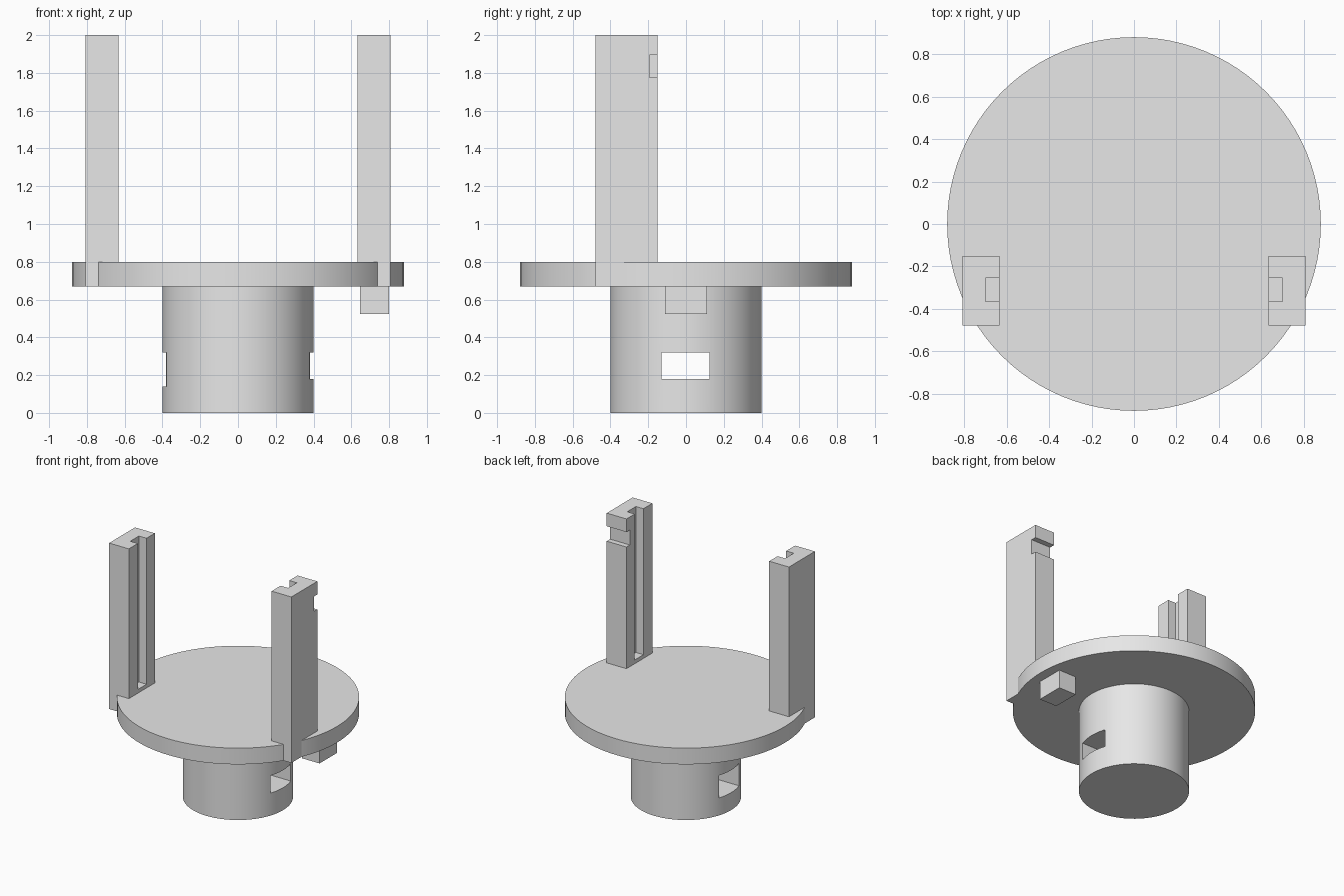
import bpy
import math

cube = bpy.data.objects.get("Cube")
if cube:
    bpy.data.objects.remove(cube, do_unlink=True)

grey = bpy.data.materials.new("plain_grey")
grey.use_nodes = True
grey.diffuse_color = (0.8, 0.8, 0.8, 1)
grey.node_tree.nodes["Principled BSDF"].inputs["Base Color"].default_value = (0.8, 0.8, 0.8, 1)


def box(name, x, y, z):
    """Box from (low, high) ranges on each axis."""
    bpy.ops.mesh.primitive_cube_add(size=1)
    ob = bpy.context.object
    ob.name = name
    for v in ob.data.vertices:
        v.co = [(lo + hi) / 2 + c * (hi - lo) for c, (lo, hi) in zip(v.co, (x, y, z))]
    ob.data.materials.append(grey)
    return ob


def cylinder(name, radius, z0, z1):
    bpy.ops.mesh.primitive_cylinder_add(vertices=96, radius=radius, depth=z1 - z0,
                                        location=(0, 0, (z0 + z1) / 2))
    ob = bpy.context.object
    ob.name = name
    ob.data.materials.append(grey)
    bpy.ops.object.shade_smooth_by_angle(angle=math.radians(30))
    return ob


def cut(target, *cutters):
    """Subtract each cutter, then remove it."""
    for cutter in cutters:
        bpy.context.view_layer.objects.active = target
        mod = target.modifiers.new("cut", 'BOOLEAN')
        mod.operation = 'DIFFERENCE'
        mod.solver = 'EXACT'
        mod.object = cutter
        bpy.ops.object.modifier_apply(modifier=mod.name)
        bpy.data.objects.remove(cutter, do_unlink=True)


# Round plate and the hub below it
cylinder("round_plate", 0.88, 0.67, 0.8)
hub = cylinder("hub", 0.4, 0, 0.68)

# Slot across the hub, deeper on one half
cut(hub,
    box("slot_cutter_left", (-0.01, 0.5), (-0.13, 0.125), (0.18, 0.32)),
    box("slot_cutter_right", (-0.5, 0.01), (-0.13, 0.125), (0.14, 0.32)))

# Upright posts with a groove facing inward
for side, name in ((-1, "right"), (1, "left")):
    def span(a, b):
        return tuple(sorted((side * a, side * b)))
    post = box(name + "_post", span(0.633, 0.808), (-0.478, -0.15), (0.67, 2))
    cut(post, box("groove_cutter", span(0.5, 0.7), (-0.365, -0.255), (0.83, 2.1)))
    if side > 0:
        # Notch across the back of one post only
        cut(post, box("notch_cutter", (0.5, 0.9), (-0.193, 0), (1.775, 1.895)))

# Small block under the plate
box("under_block", (0.645, 0.8), (-0.11, 0.11), (0.523, 0.68))
